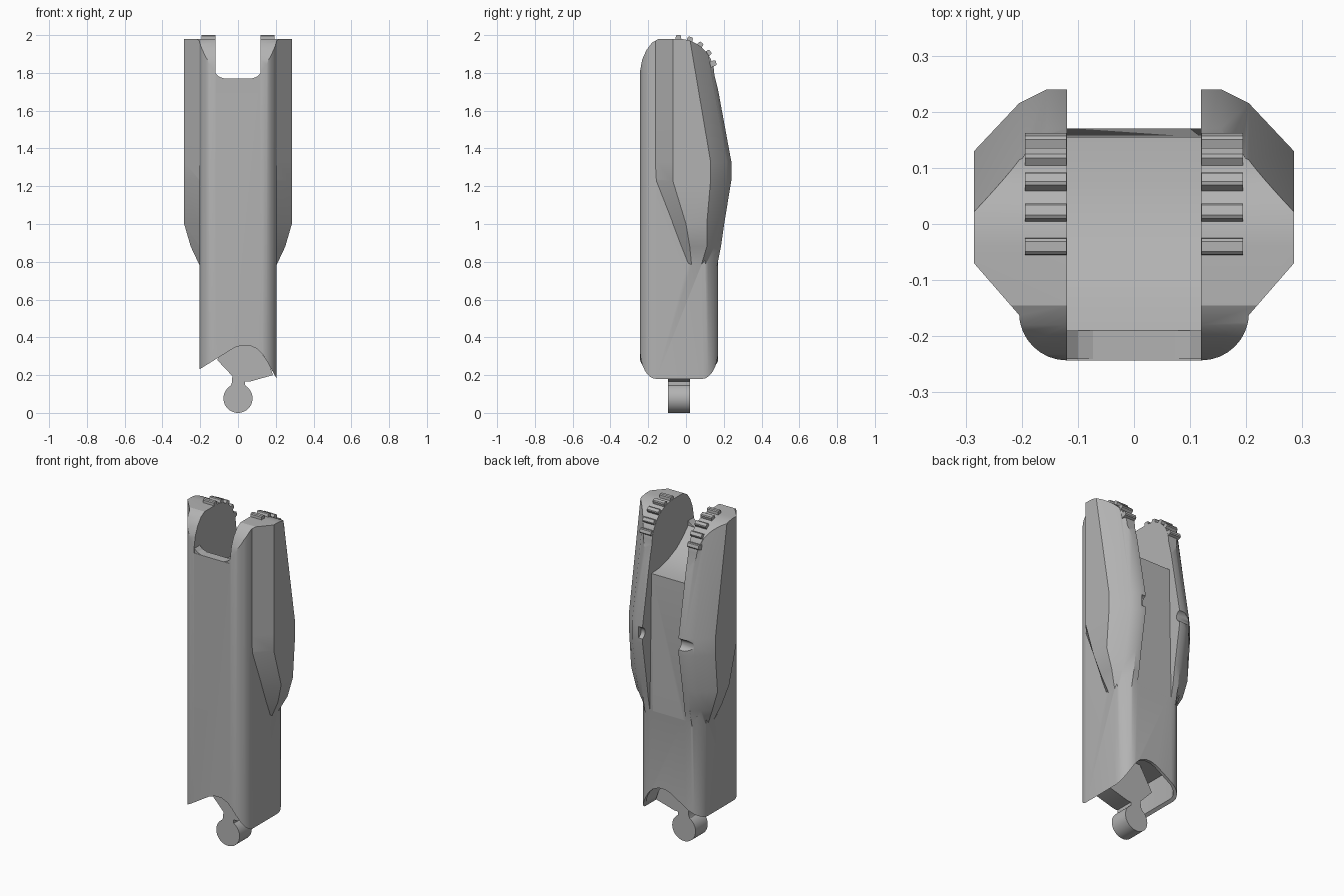
import bpy, bmesh
from math import sin, cos, pi, radians

if "Cube" in bpy.data.objects:
    bpy.data.objects.remove(bpy.data.objects["Cube"])

grey = bpy.data.materials.new("light_grey")
grey.use_nodes = True
COLOUR = (0.45, 0.45, 0.45, 1)
grey.diffuse_color = COLOUR
grey.node_tree.nodes["Principled BSDF"].inputs["Base Color"].default_value = COLOUR


def loft(name, stacks):
    """Skin each stack of matching rings into a capped solid."""
    bm = bmesh.new()
    for rings in stacks:
        rows = [[bm.verts.new(p) for p in ring] for ring in rings]
        n = len(rows[0])
        for a, b in zip(rows, rows[1:]):
            for i in range(n):
                j = (i + 1) % n
                bm.faces.new((a[i], a[j], b[j], b[i]))
        bm.faces.new(rows[0][::-1])
        bm.faces.new(rows[-1])
    bmesh.ops.recalc_face_normals(bm, faces=bm.faces[:])
    mesh = bpy.data.meshes.new(name)
    bm.to_mesh(mesh)
    bm.free()
    mesh.materials.append(grey)
    ob = bpy.data.objects.new(name, mesh)
    bpy.context.collection.objects.link(ob)
    return ob


def prism(name, polys, axis, a, b):
    """Extrude flat outlines along an axis from a to b."""
    place = {"x": lambda u, v, w: (w, u, v),
             "y": lambda u, v, w: (u, w, v),
             "z": lambda u, v, w: (u, v, w)}[axis]
    return loft(name, [[[place(u, v, w) for u, v in p] for w in (a, b)] for p in polys])


def arc(cx, cy, r, start, end, steps):
    return [(cx + r * cos(radians(start + (end - start) * i / steps)),
             cy + r * sin(radians(start + (end - start) * i / steps)))
            for i in range(steps + 1)]


def rounded(hx, y0, y1, r):
    return (arc(hx - r, y1 - r, r, 0, 90, 8) + arc(r - hx, y1 - r, r, 90, 180, 8)
            + arc(r - hx, y0 + r, r, 180, 270, 8) + arc(hx - r, y0 + r, r, 270, 360, 8))


def combine(ob, tool, operation):
    mod = ob.modifiers.new("cut", "BOOLEAN")
    mod.operation, mod.object, mod.solver = operation, tool, "EXACT"
    bpy.context.view_layer.objects.active = ob
    bpy.ops.object.modifier_apply(modifier=mod.name)
    bpy.data.objects.remove(tool)


def smooth(ob):
    bpy.ops.object.select_all(action="DESELECT")
    ob.select_set(True)
    bpy.context.view_layer.objects.active = ob
    bpy.ops.object.shade_smooth_by_angle(angle=radians(28))


# Main shell with rounded corners
shell = prism("leg_shell", [rounded(0.205, -0.243, 0.17, 0.085)], "z", 0.05, 2.1)

# Side armour: height, width, front root, front flat, back flat, back bend, back
SECTIONS = [(0.78, 0.203, 0.01, 0.03, 0.08, 0.10, 0.165),
            (0.88, 0.25, -0.03, 0.02, 0.11, 0.15, 0.185),
            (1.0, 0.285, -0.075, 0.0, 0.11, 0.18, 0.202),
            (1.23, 0.285, -0.165, -0.07, 0.13, 0.215, 0.24),
            (1.33, 0.285, -0.17, -0.07, 0.13, 0.215, 0.24),
            (1.98, 0.285, -0.17, -0.07, 0.02, 0.10, 0.12),
            (2.1, 0.285, -0.17, -0.07, 0.02, 0.10, 0.12)]
for s in (-1, 1):
    rings = []
    for z, w, f0, f1, b2, b3, b4 in SECTIONS:
        outline = [(0.1, f0), (0.198, f0), (w, f1), (w, b2),
                   (min(w, 0.205), b3), (0.155, b4), (0.1, b4)]
        rings.append([(s * x, y, z) for x, y in outline])
    combine(shell, loft("armour", [rings]), "UNION")

# Rounded top seen from the side
HY, HZ = -0.04, 1.79
side = ([(-0.26, -0.1), (-0.26, 1.76), (-0.243, 1.81), (-0.232, 1.87), (-0.21, 1.92),
         (-0.18, 1.96), (-0.145, 1.98)]
        + arc(HY, HZ, 0.19, 90, 0, 14) + [(0.27, 1.3), (0.27, -0.1)])
combine(shell, prism("trim", [side], "x", -0.5, 0.5), "INTERSECT")

# Slot between the two ears, with a scooped floor and a shallow back channel
slot = [(-0.4, 1.77), (-0.19, 1.77), (-0.14, 1.72), (-0.08, 1.675), (0.0, 1.64),
        (0.08, 1.62), (0.155, 1.615), (0.172, 0.7), (0.4, 0.7), (0.4, 2.3), (-0.4, 2.3)]
combine(shell, prism("slot", [slot], "x", -0.119, 0.119), "DIFFERENCE")

# Arched underside and hollow bottom
arch = [(-0.4, -0.2), (-0.4, 0.115), (-0.205, 0.23), (-0.06, 0.32), (-0.02, 0.345),
        (0.02, 0.358), (0.06, 0.358), (0.1, 0.34), (0.13, 0.31), (0.155, 0.27),
        (0.205, 0.18), (0.3, 0.02), (0.3, -0.2)]
combine(shell, prism("arch", [arch], "y", -0.5, 0.5), "DIFFERENCE")
combine(shell, prism("hollow", [rounded(0.187, -0.225, 0.152, 0.07)], "z", -0.2, 0.42),
        "DIFFERENCE")

# Round notches in the back of the armour
for a, b in ((-0.22, -0.1), (0.1, 0.145)):
    combine(shell, prism("notch", [arc(0.25, 1.29, 0.035, 0, 345, 23)], "x", a, b),
            "DIFFERENCE")
smooth(shell)

# Small corner fillets at the front of the slot
for s, side_name in ((-1, "right"), (1, "left")):
    tri = [(s * 0.06, 1.765), (s * 0.122, 1.765), (s * 0.122, 1.80), (s * 0.1, 1.78)]
    prism(side_name + "_slot_fillet", [tri], "y", -0.241, -0.19)

# Ratchet teeth around the hinge
teeth = []
for i in range(5):
    t = radians(18 * i)
    teeth.append([(HY + u * cos(t) + r * sin(t), HZ - u * sin(t) + r * cos(t))
                  for u, r in ((-0.016, 0.175), (-0.014, 0.205), (-0.009, 0.21),
                               (0.009, 0.21), (0.014, 0.205), (0.016, 0.175))])
for s, side_name in ((-1, "right"), (1, "left")):
    prism(side_name + "_hinge_teeth", teeth, "x", s * 0.12, s * 0.194)

# Ankle peg: round knob with a neck flaring into the hollow
knob = arc(0, 0.077, 0.077, 120, 420, 40)
neck = [(0.038, 0.165), (0.06, 0.165), (0.185, 0.2), (0.165, 0.26), (0.1, 0.35), (0.1, 0.43),
        (-0.02, 0.43), (-0.11, 0.28), (-0.03, 0.195), (-0.032, 0.16)]
smooth(prism("ankle_peg", [knob + neck], "y", -0.095, 0.02))
